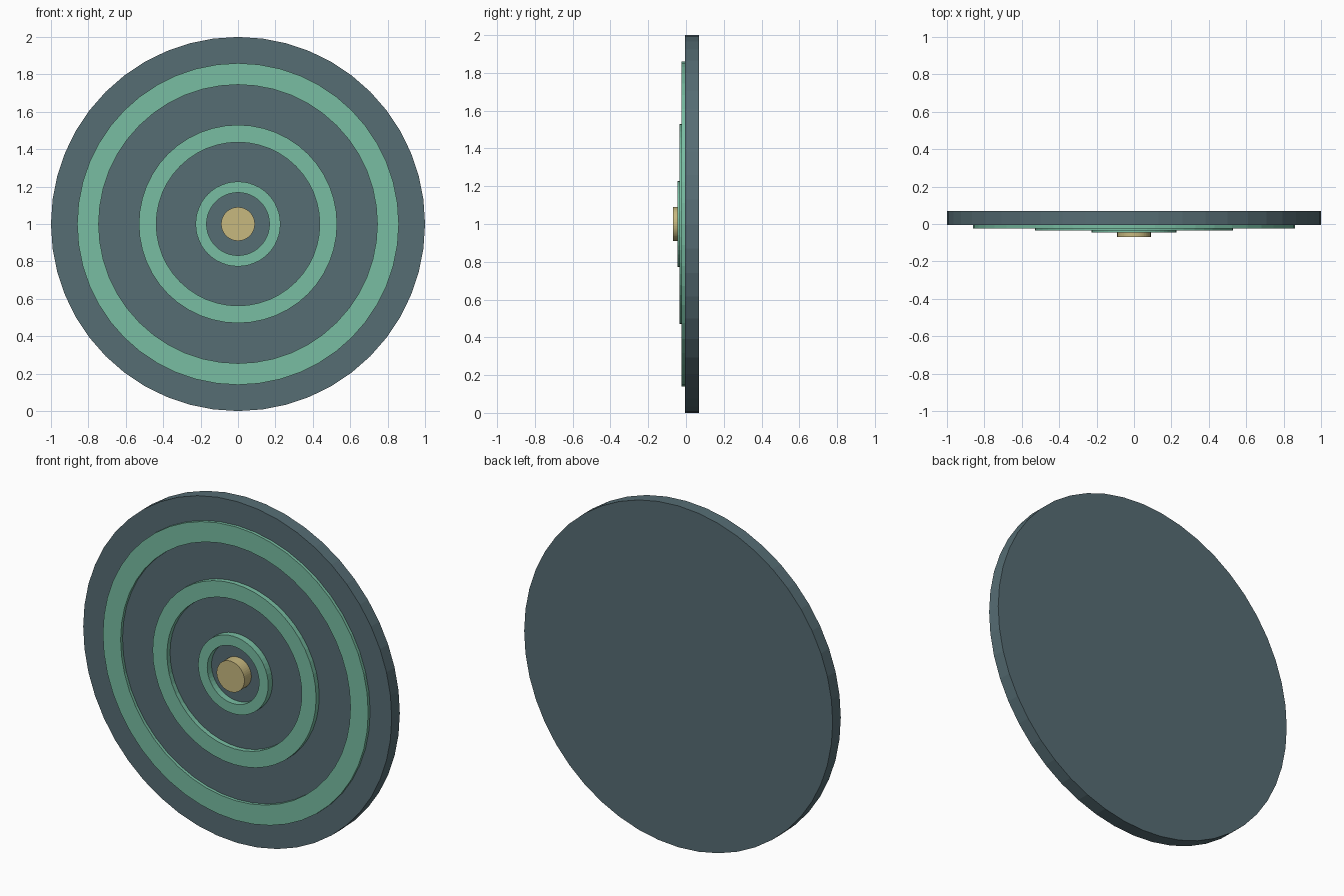
import bpy
import bmesh
import math

cube = bpy.data.objects.get("Cube")
if cube:
    bpy.data.objects.remove(cube, do_unlink=True)

SEGMENTS = 48
CENTRE_Z = 1.0
DISC_FRONT, DISC_BACK = -0.005, 0.07


def make_material(name, srgb):
    linear = [((c / 255 + 0.055) / 1.055) ** 2.4 for c in srgb]
    mat = bpy.data.materials.new(name)
    mat.use_nodes = True
    mat.diffuse_color = (*linear, 1)
    bsdf = next(n for n in mat.node_tree.nodes if n.type == "BSDF_PRINCIPLED")
    bsdf.inputs["Base Color"].default_value = (*linear, 1)
    return mat


def lathe(name, outer, inner, front, back, mat):
    """Flat disc (inner = 0) or ring facing the front."""
    bm = bmesh.new()

    def circle(radius, y):
        return [bm.verts.new((radius * math.sin(a), y, CENTRE_Z + radius * math.cos(a)))
                for a in (math.tau * i / SEGMENTS for i in range(SEGMENTS))]

    loops = [circle(outer, front), circle(outer, back)]
    if inner:
        loops += [circle(inner, back), circle(inner, front)]
        pairs = list(zip(loops, loops[1:] + loops[:1]))
    else:
        pairs = [tuple(loops)]
        for loop in loops:
            bm.faces.new(loop)
    for a, b in pairs:
        for i in range(SEGMENTS):
            j = (i + 1) % SEGMENTS
            bm.faces.new((a[i], a[j], b[j], b[i]))
    bmesh.ops.recalc_face_normals(bm, faces=bm.faces)
    mesh = bpy.data.meshes.new(name)
    bm.to_mesh(mesh)
    bm.free()
    mesh.materials.append(mat)
    obj = bpy.data.objects.new(name, mesh)
    bpy.context.collection.objects.link(obj)
    return obj


slate = make_material("slate", (86, 109, 116))
green = make_material("pale_green", (120, 189, 162))
gold = make_material("pale_gold", (199, 184, 127))

# Backing disc
lathe("backing_disc", 1.0, 0, DISC_FRONT, DISC_BACK, slate)

# Raised rings, each standing a little prouder towards the middle
for name, outer, inner, front in (("outer_ring", 0.86, 0.745, -0.023),
                                  ("middle_ring", 0.53, 0.437, -0.034),
                                  ("inner_ring", 0.227, 0.168, -0.045)):
    lathe(name, outer, inner, front, DISC_FRONT, green)

# Centre button
lathe("centre_button", 0.09, 0, -0.069, DISC_FRONT, gold)
